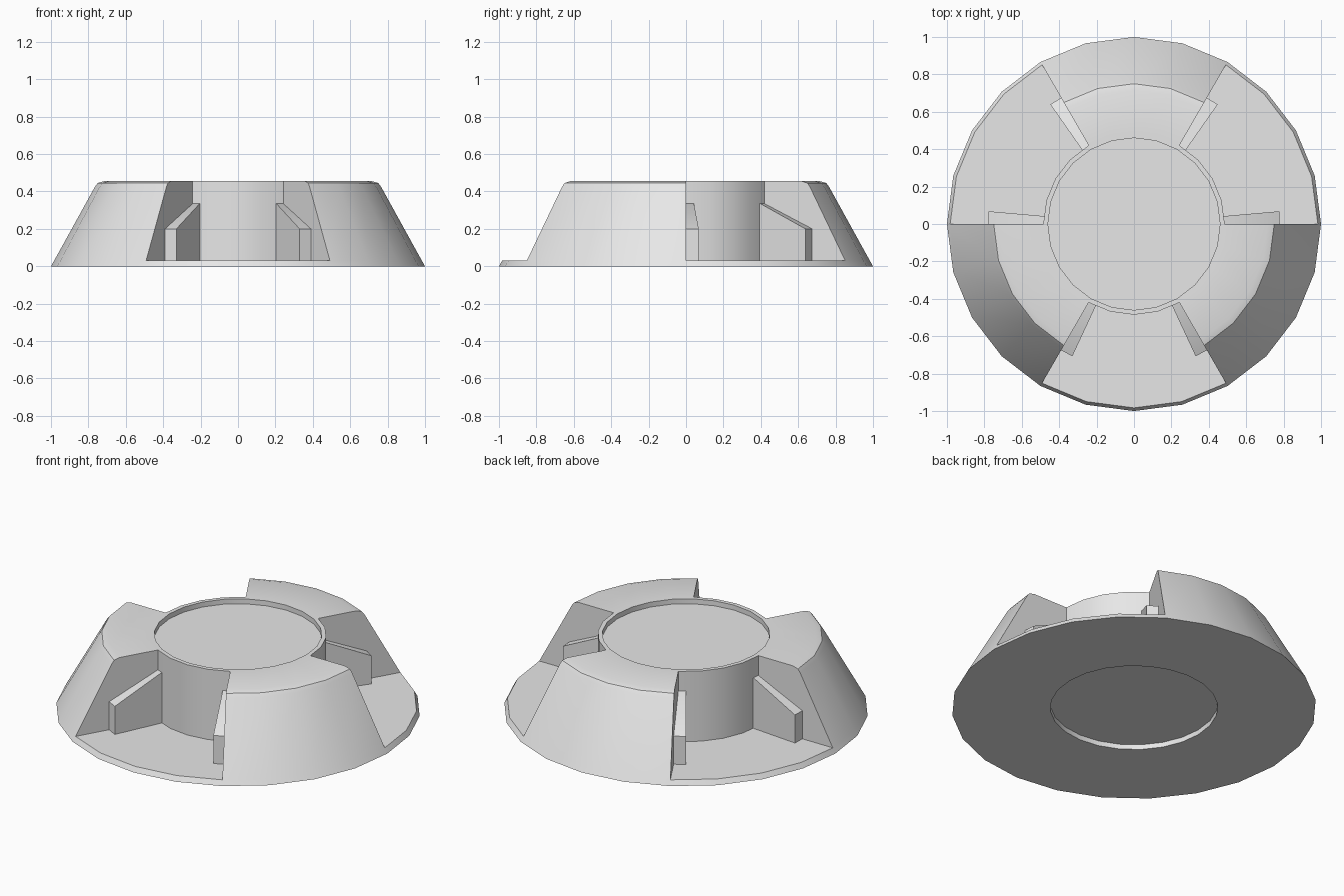
import bpy, bmesh
from math import cos, sin, radians

cube = bpy.data.objects.get("Cube")
if cube:
    bpy.data.objects.remove(cube, do_unlink=True)

SEGMENTS = 24
STEP = 360 / SEGMENTS
FLOOR, TOP, HUB, WELL, RECESS = 0.03, 0.455, 0.485, 0.46, 0.03

grey = bpy.data.materials.new("plain_grey")
grey.use_nodes = True
grey.diffuse_color = (0.8, 0.8, 0.8, 1)
grey.node_tree.nodes["Principled BSDF"].inputs["Base Color"].default_value = (0.8, 0.8, 0.8, 1)


def polar(r, degrees, z):
    a = radians(degrees)
    return (r * cos(a), r * sin(a), z)


def finish(bm, name):
    bmesh.ops.recalc_face_normals(bm, faces=bm.faces)
    mesh = bpy.data.meshes.new(name)
    bm.to_mesh(mesh)
    bm.free()
    mesh.materials.append(grey)
    obj = bpy.data.objects.new(name, mesh)
    bpy.context.collection.objects.link(obj)
    bpy.ops.object.select_all(action='DESELECT')
    obj.select_set(True)
    bpy.context.view_layer.objects.active = obj
    bpy.ops.object.shade_smooth_by_angle(angle=radians(35))
    return obj


# Tapered round base with three notches around a hub
bm = bmesh.new()
ring_points = {}


def point(r, z, k):
    key = (r, z, k % SEGMENTS)
    if key not in ring_points:
        ring_points[key] = bm.verts.new(polar(r, key[2] * STEP, z))
    return ring_points[key]


underside = [(WELL, RECESS), (WELL, 0), (1, 0), (0.983, FLOOR)]
shoulder = [(0.765, 0.425), (0.75, 0.445), (0.715, TOP)]
hub_rim = [(HUB, TOP), (WELL, TOP), (WELL, TOP - RECESS)]
solid = underside + shoulder + hub_rim
notched = underside + [(HUB, FLOOR)] + hub_rim

for k in range(SEGMENTS):
    profile = solid if (k // 4) % 2 else notched
    for a, b in zip(profile, profile[1:]):
        bm.faces.new([point(*a, k), point(*b, k), point(*b, k + 1), point(*a, k + 1)])

# Notch side walls
for k in range(0, SEGMENTS, 4):
    wall = [(HUB, FLOOR), (0.983, FLOOR)] + shoulder + [(HUB, TOP)]
    bm.faces.new([point(*p, k) for p in wall])

# Recessed discs above and below
for disc in (underside[0], hub_rim[-1]):
    bm.faces.new([point(*disc, k) for k in range(SEGMENTS)])
finish(bm, "notched_base")


# Sloped wedge ribs, one against each notch wall
def add_rib(name, wall_angle, direction):
    rib = bmesh.new()
    side = [(0.47, 0.02), (0.78, 0.02), (0.78, 0.2), (HUB, 0.335), (0.47, 0.335)]
    faces = []
    for offset in (-1, 5):
        verts = [rib.verts.new(polar(r, wall_angle + direction * offset, z)) for r, z in side]
        rib.faces.new(verts)
        faces.append(verts)
    inner, outer = faces
    for i in range(len(side)):
        j = (i + 1) % len(side)
        rib.faces.new([inner[i], inner[j], outer[j], outer[i]])
    finish(rib, name)


for label, start in (("back_left", 0), ("back_right", 120), ("front", 240)):
    add_rib(label + "_rib_start", start, 1)
    add_rib(label + "_rib_end", start + 60, -1)
